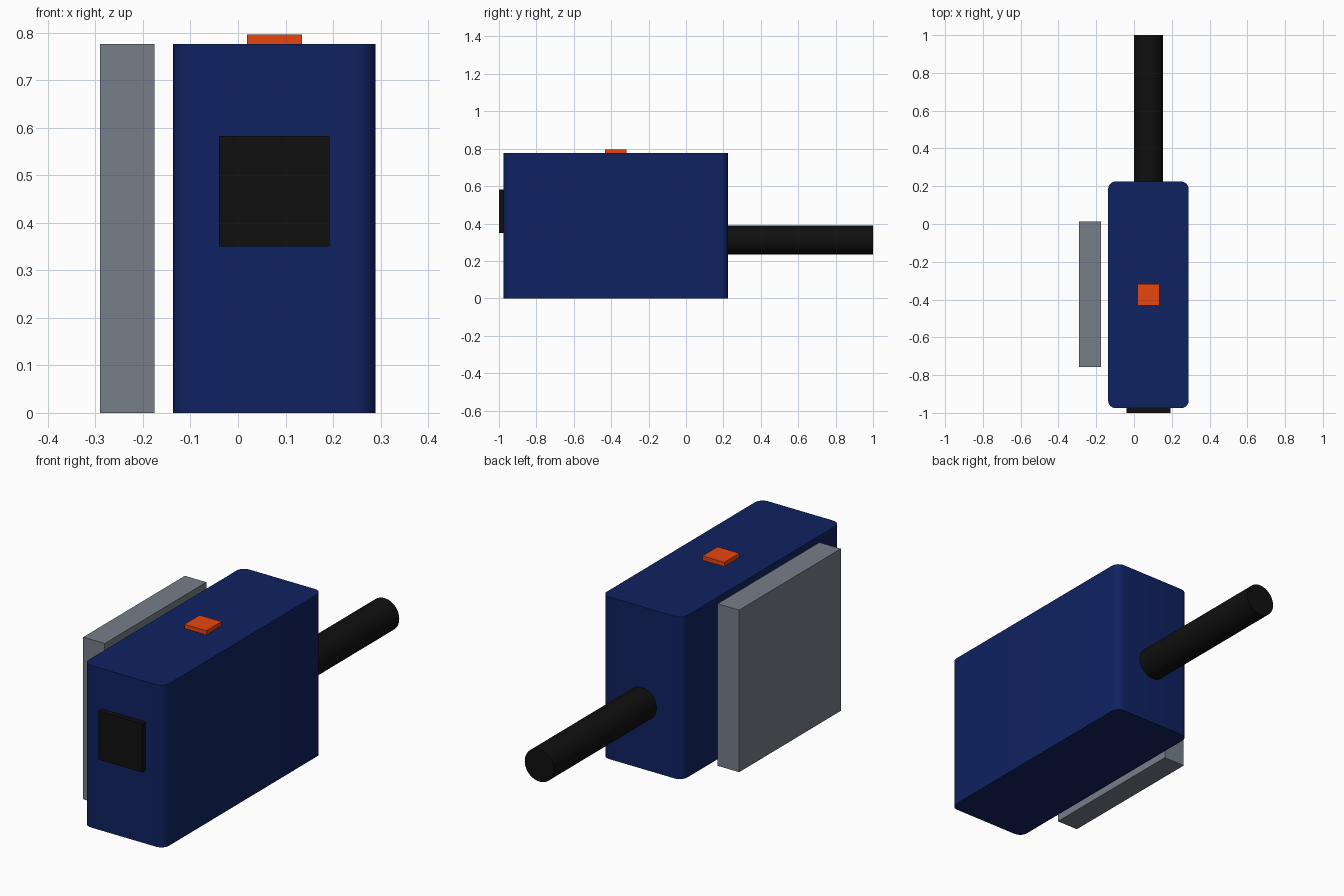
import bpy, bmesh, math

if "Cube" in bpy.data.objects:
    bpy.data.objects.remove(bpy.data.objects["Cube"])


def material(name, rgb):
    m = bpy.data.materials.new(name)
    m.diffuse_color = (*rgb, 1)
    m.use_nodes = True
    m.node_tree.nodes["Principled BSDF"].inputs["Base Color"].default_value = m.diffuse_color
    return m


NAVY = material("navy", (0.005, 0.016, 0.12))
BLACK = material("black", (0.005, 0.005, 0.005))
ORANGE = material("orange", (0.8, 0.06, 0.005))
STEEL = material("steel", (0.18, 0.21, 0.25))


def box(name, x, y, z, mat, corner=0):
    """Box from (min, max) ranges, optionally with rounded vertical edges."""
    bm = bmesh.new()
    bmesh.ops.create_cube(bm, size=1)
    for v in bm.verts:
        v.co = [r[0] if c < 0 else r[1] for c, r in zip(v.co, (x, y, z))]
    if corner:
        upright = [e for e in bm.edges
                   if abs(e.verts[0].co.z - e.verts[1].co.z) > 0.01]
        bmesh.ops.bevel(bm, geom=upright, offset=corner, segments=6,
                        profile=0.5, affect='EDGES')
    mesh = bpy.data.meshes.new(name)
    bm.to_mesh(mesh)
    bm.free()
    mesh.materials.append(mat)
    obj = bpy.data.objects.new(name, mesh)
    bpy.context.collection.objects.link(obj)
    return obj


def smooth(obj):
    bpy.ops.object.select_all(action='DESELECT')
    obj.select_set(True)
    bpy.context.view_layer.objects.active = obj
    bpy.ops.object.shade_smooth_by_angle(angle=math.radians(35))


# Main housing with rounded upright corners
smooth(box("housing", (-0.137, 0.289), (-0.975, 0.225), (0, 0.776), NAVY, 0.04))

# Front window, top button and separate side plate
box("front_window", (-0.04, 0.193), (-1.0, -0.965), (0.35, 0.583), BLACK)
box("top_button", (0.019, 0.135), (-0.432, -0.317), (0.766, 0.796), ORANGE)
box("side_plate", (-0.29, -0.176), (-0.757, 0.012), (0, 0.776), STEEL)

# Round rod leaving the back of the housing
Y0, Y1 = 0.2, 1.0
bpy.ops.mesh.primitive_cylinder_add(
    vertices=48, radius=0.0775, depth=Y1 - Y0,
    location=(0.0765, (Y0 + Y1) / 2, 0.312), rotation=(math.pi / 2, 0, 0))
rod = bpy.context.object
rod.name = "rear_rod"
rod.data.materials.append(BLACK)
smooth(rod)
